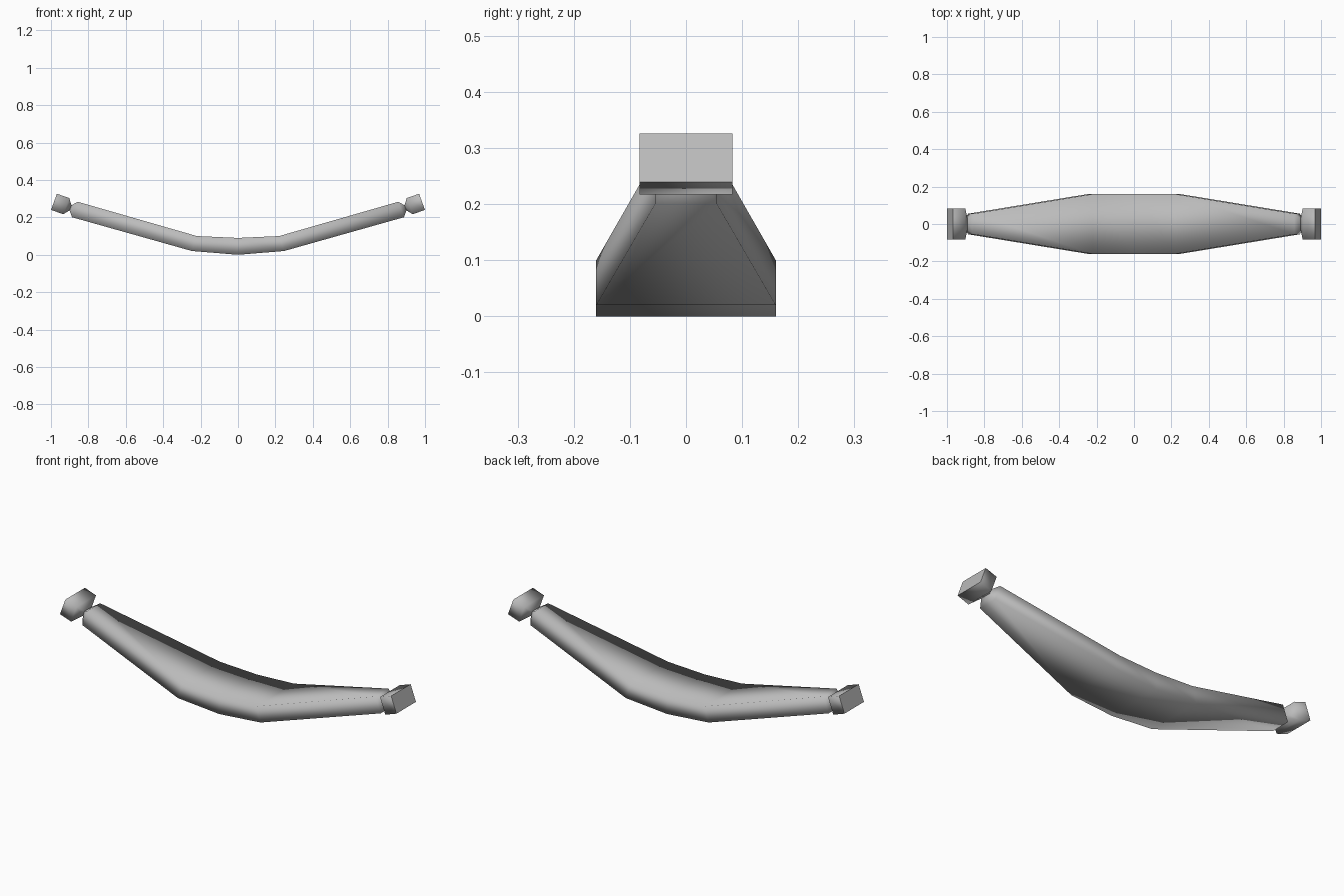
import bpy, bmesh, math

if "Cube" in bpy.data.objects:
    bpy.data.objects.remove(bpy.data.objects["Cube"])

grey = bpy.data.materials.new("plain grey")
grey.diffuse_color = (0.5, 0.5, 0.5, 1)
grey.use_nodes = True
grey.node_tree.nodes["Principled BSDF"].inputs["Base Color"].default_value = grey.diffuse_color


def loft(name, sections):
    """Skin rectangular sections given as (x, z, tilt in degrees, half width, half height)."""
    bm = bmesh.new()
    rings = []
    for x, z, tilt, w, h in sections:
        a = math.radians(tilt)
        rings.append([bm.verts.new((x - math.sin(a) * h * s, w * t, z + math.cos(a) * h * s))
                      for t, s in ((-1, -1), (1, -1), (1, 1), (-1, 1))])
    for r, q in zip(rings, rings[1:]):
        for i in range(4):
            j = (i + 1) % 4
            bm.faces.new((r[i], r[j], q[j], q[i]))
    bm.faces.new(rings[0])
    bm.faces.new(rings[-1])
    bmesh.ops.recalc_face_normals(bm, faces=bm.faces)
    for f in bm.faces:
        f.smooth = True
    # the outermost flat ends stay crisp
    for f in bm.faces:
        if len({v for v in f.verts} & set(rings[0])) == 4 or len(set(f.verts) & set(rings[-1])) == 4:
            for e in f.edges:
                e.smooth = False
    me = bpy.data.meshes.new(name)
    bm.to_mesh(me)
    bm.free()
    me.materials.append(grey)
    ob = bpy.data.objects.new(name, me)
    bpy.context.collection.objects.link(ob)
    return ob


def mirrored(sections):
    return [(-x, z, -t, w, h) for x, z, t, w, h in reversed(sections)]


# curved body: middle, bend, arm end, pinched neck
half = [(0.233, 0.06, 18, 0.16, 0.042),
        (0.872, 0.242, 20, 0.055, 0.044),
        (0.896, 0.251, 20, 0.03, 0.014)]
loft("curved_body", mirrored(half) + [(0, 0.045, 0, 0.16, 0.045)] + half)

# cross-wise block on each tip, growing out of the neck
tip = [(0.895, 0.251, 20, 0.03, 0.014),
       (0.918, 0.26, 20, 0.083, 0.046),
       (0.984, 0.283, 20, 0.083, 0.046)]
loft("right_end_block", tip)
loft("left_end_block", mirrored(tip))
